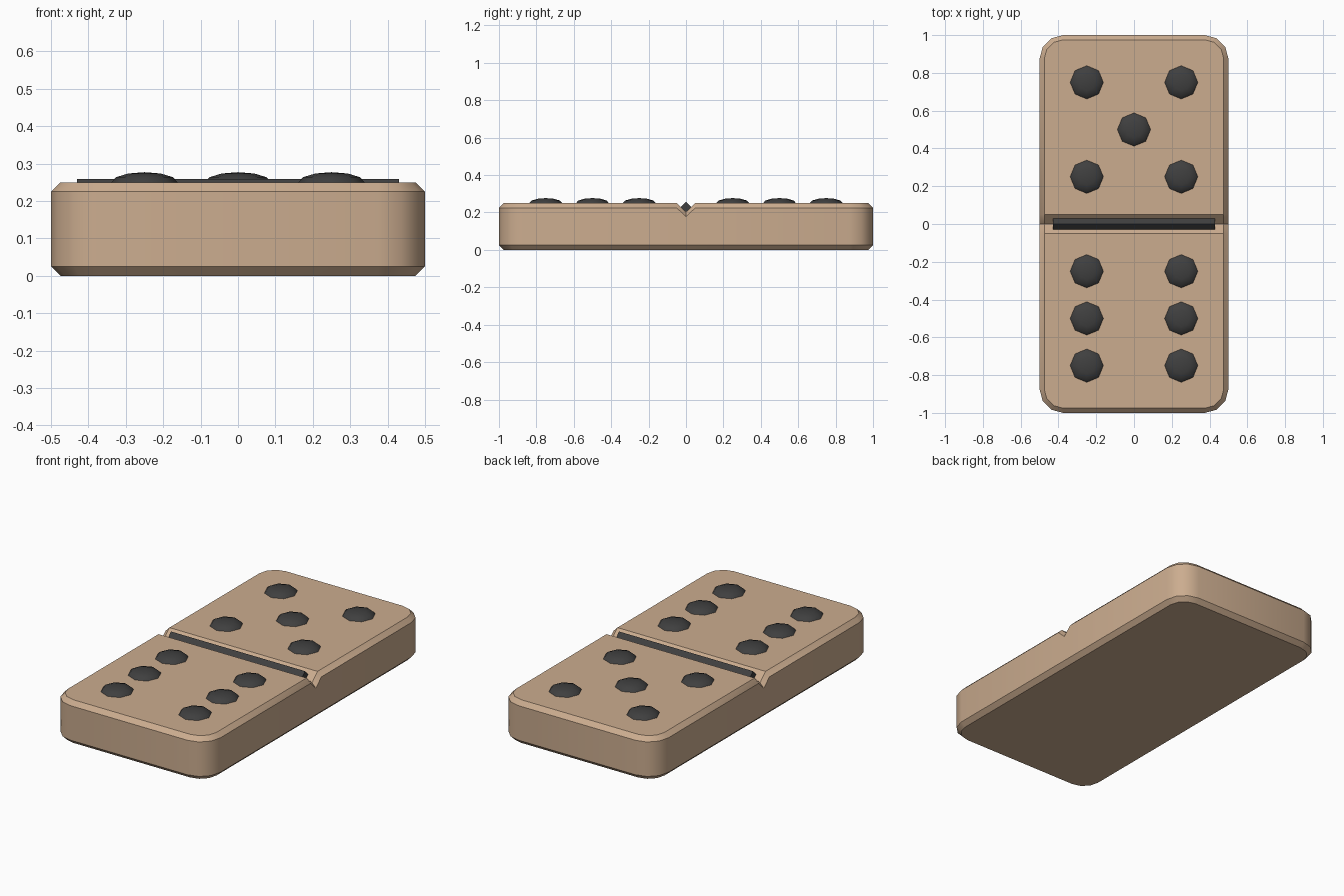
import bpy, bmesh, math
from mathutils import Matrix

if "Cube" in bpy.data.objects:
    bpy.data.objects.remove(bpy.data.objects["Cube"])


def material(name, rgb):
    m = bpy.data.materials.new(name)
    m.diffuse_color = (*rgb, 1)
    m.use_nodes = True
    m.node_tree.nodes["Principled BSDF"].inputs["Base Color"].default_value = m.diffuse_color
    return m


def finish(name, bm, mat, angle):
    bmesh.ops.recalc_face_normals(bm, faces=bm.faces)
    me = bpy.data.meshes.new(name)
    bm.to_mesh(me)
    bm.free()
    me.materials.append(mat)
    ob = bpy.data.objects.new(name, me)
    bpy.context.collection.objects.link(ob)
    bpy.ops.object.select_all(action='DESELECT')
    ob.select_set(True)
    bpy.context.view_layer.objects.active = ob
    bpy.ops.object.shade_smooth_by_angle(angle=math.radians(angle))
    return ob


tan = material("warm_tan", (0.6, 0.415, 0.275))
black = material("soft_black", (0.05, 0.05, 0.05))

W, L, H = 0.5, 1.0, 0.25      # half width, half length, height
CH, R, SEG = 0.025, 0.125, 3  # chamfer, corner radius, corner segments
GROOVE, DEPTH = 0.05, 0.047   # groove half width and depth


# Tile body: rounded outline rings, dipping at y = 0 for the V groove
def ring(bm, inset, z, dip):
    def corner(sx, sy, start):
        r = R - inset
        return [((W - R) * sx + r * math.cos(a), (L - R) * sy + r * math.sin(a))
                for a in (math.radians(start + 90 * i / SEG) for i in range(SEG + 1))]
    w = W - inset
    pts = [(w, -GROOVE), (w, 0), (w, GROOVE)] + corner(1, 1, 0) + corner(-1, 1, 90)
    pts += [(-w, GROOVE), (-w, 0), (-w, -GROOVE)] + corner(-1, -1, 180) + corner(1, -1, 270)
    return [bm.verts.new((x, y, z - (dip if y == 0 else 0))) for x, y in pts]


bm = bmesh.new()
rings = [ring(bm, CH, 0, 0), ring(bm, 0, CH, 0),
         ring(bm, 0, H - CH, DEPTH), ring(bm, CH, H, DEPTH)]
n = len(rings[0])
for a, b in zip(rings, rings[1:]):
    for i in range(n):
        j = (i + 1) % n
        bm.faces.new((a[i], a[j], b[j], b[i]))
bm.faces.new(rings[0])
t, h = rings[-1], n // 2
bm.faces.new(t[2:h + 1])                             # back half of the top
bm.faces.new(t[h + 2:] + t[:1])                      # front half of the top
bm.faces.new((t[1], t[2], t[h], t[h + 1]))           # groove walls
bm.faces.new((t[0], t[1], t[h + 1], t[h + 2]))
finish("tile_body", bm, tan, 35)

# Divider bar: diamond section lying in the groove
bm = bmesh.new()
bmesh.ops.create_cone(bm, cap_ends=True, segments=4, radius1=0.028, radius2=0.028,
                      depth=0.86, matrix=Matrix.Translation((0, 0, 0.2305))
                      @ Matrix.Rotation(math.pi / 2, 4, 'Y'))
finish("divider_bar", bm, black, 30)

# Pips: flattened eight-sided domes, five at the back and six at the front
spots = [(0, 0.5)]
for x in (-0.25, 0.25):
    spots += [(x, y) for y in (0.75, 0.25, -0.25, -0.5, -0.75)]
for k, (x, y) in enumerate(spots):
    bm = bmesh.new()
    bmesh.ops.create_uvsphere(bm, u_segments=8, v_segments=6, radius=1,
                              matrix=Matrix.Translation((x, y, H))
                              @ Matrix.Diagonal((0.088, 0.088, 0.027, 1)))
    finish(f"pip_{k + 1}", bm, black, 60)
